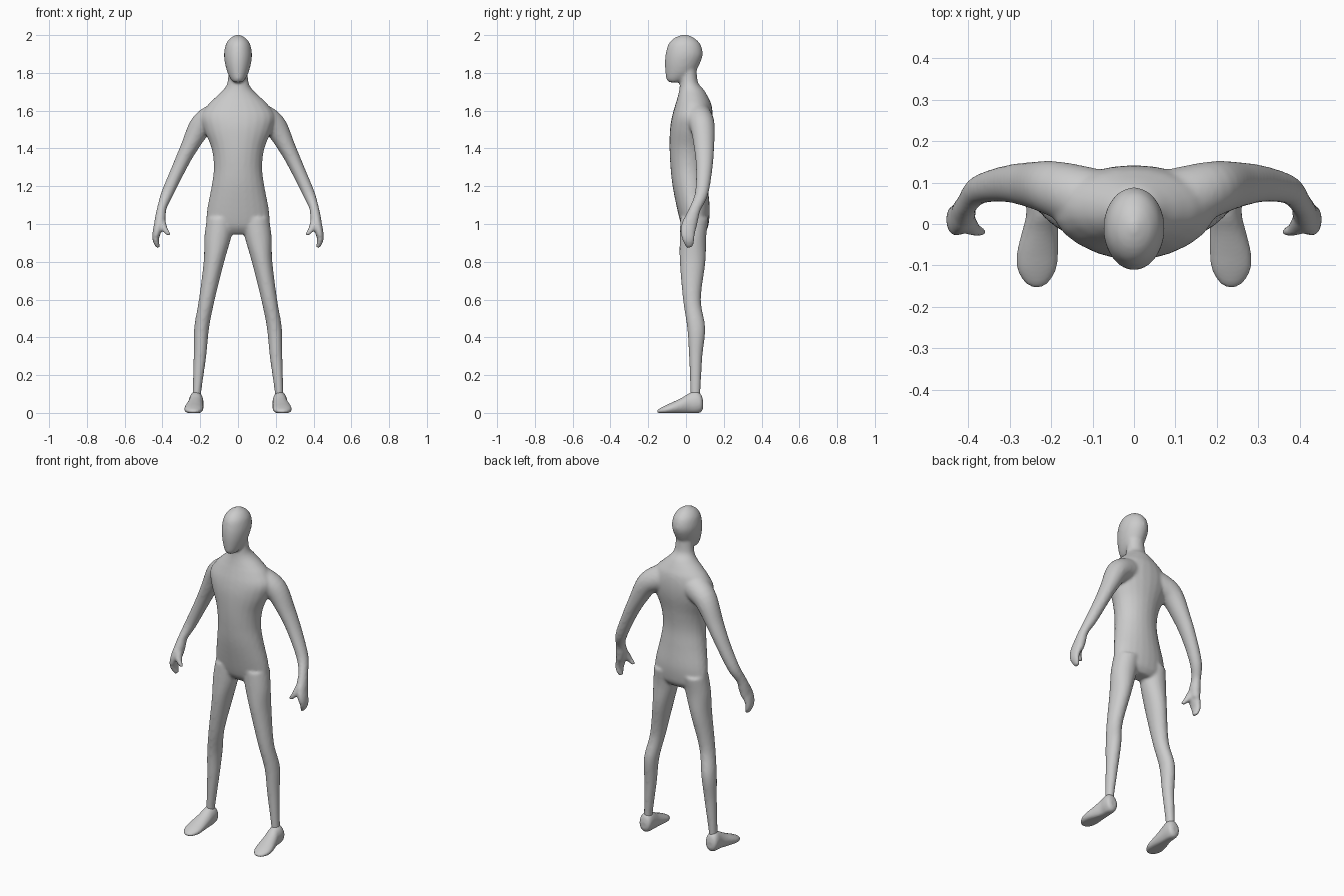
import bpy, bmesh, math
from mathutils import Vector

cube = bpy.data.objects.get("Cube")
if cube:
    bpy.data.objects.remove(cube)

grey = bpy.data.materials.new("plain grey")
grey.use_nodes = True
COLOUR = (0.6, 0.6, 0.6, 1)
grey.diffuse_color = COLOUR
grey.node_tree.nodes["Principled BSDF"].inputs["Base Color"].default_value = COLOUR


def resample(rows, n=6):
    """Catmull-Rom curve through rows of numbers."""
    out = []
    for i in range(len(rows) - 1):
        quad = (rows[max(i - 1, 0)], rows[i], rows[i + 1], rows[min(i + 2, len(rows) - 1)])
        for k in range(n):
            t = k / n
            out.append([b + t / 2 * (c - a + t * (2 * a - 5 * b + 4 * c - d + t * (3 * (b - c) + d - a)))
                        for a, b, c, d in zip(*quad)])
    return out + [list(rows[-1])]


def loft(bm, sections, sides=24):
    """Closed tube through (centre, half axis, half axis) ellipses."""
    rings = []
    for c, u, v in sections:
        angles = [math.tau * k / sides for k in range(sides)]
        rings.append([bm.verts.new(c + u * math.cos(a) + v * math.sin(a)) for a in angles])
    for a, b in zip(rings, rings[1:]):
        for k in range(sides):
            j = (k + 1) % sides
            bm.faces.new((a[k], a[j], b[j], b[k]))
    bm.faces.new(rings[0][::-1])
    bm.faces.new(rings[-1])


def level_loft(bm, rows):
    """Horizontal rings from (height, x min, x max, y min, y max)."""
    loft(bm, [(Vector(((a + b) / 2, (f + r) / 2, z)), Vector(((b - a) / 2, 0, 0)),
               Vector((0, (r - f) / 2, 0))) for z, a, b, f, r in resample(rows)])


def limb_loft(bm, rows, side):
    """Rings square to a path of (x, y, z, depth radius, width radius)."""
    rows = resample(rows)
    pts = [Vector((side * r[0], r[1], r[2])) for r in rows]
    sections = []
    for i, r in enumerate(rows):
        t = (pts[min(i + 1, len(pts) - 1)] - pts[max(i - 1, 0)]).normalized()
        u = Vector((0, 1, 0))
        u = (u - t * u.dot(t)).normalized()
        sections.append((pts[i], u * r[3], t.cross(u) * r[4]))
    loft(bm, sections)


def finish(name, bm, voxel, smoothing):
    bmesh.ops.recalc_face_normals(bm, faces=bm.faces)
    mesh = bpy.data.meshes.new(name)
    bm.to_mesh(mesh)
    bm.free()
    mesh.materials.append(grey)
    obj = bpy.data.objects.new(name, mesh)
    bpy.context.collection.objects.link(obj)
    remesh = obj.modifiers.new("fuse", 'REMESH')
    remesh.mode = 'VOXEL'
    remesh.voxel_size = voxel
    remesh.use_smooth_shade = True
    smooth = obj.modifiers.new("soften", 'SMOOTH')
    smooth.factor = 0.5
    smooth.iterations = smoothing
    mesh.polygons.foreach_set("use_smooth", [True] * len(mesh.polygons))
    return obj


# Torso and neck: height, front, back, half width
TORSO = [(.945, .01, .09, .08), (.97, -.012, .11, .15), (1.0, -.027, .12, .168), (1.08, -.047, .126, .163),
         (1.2, -.071, .116, .14), (1.3, -.082, .11, .128), (1.4, -.087, .12, .14), (1.5, -.085, .138, .18),
         (1.57, -.074, .142, .195), (1.63, -.057, .135, .16), (1.67, -.045, .118, .12),
         (1.71, -.036, .095, .078), (1.75, -.032, .064, .056), (1.83, -.03, .055, .05)]
# Leg: height, inner, outer, front, back
LEG = [(1.03, .02, .165, -.03, .12), (.93, .036, .178, -.033, .107), (.8, .073, .182, -.033, .103),
       (.6, .123, .207, -.016, .079), (.45, .153, .232, .006, .102), (.3, .168, .235, .016, .087),
       (.12, .193, .24, .023, .077), (.07, .195, .24, .025, .075)]
# Arm: x, y, z, depth radius, width radius
ARM = [(.1, .055, 1.57, .08, .08), (.19, .085, 1.525, .067, .064), (.262, .096, 1.4, .053, .045),
       (.318, .096, 1.285, .043, .037), (.375, .082, 1.16, .035, .032), (.403, .05, 1.085, .03, .025),
       (.411, .03, 1.03, .036, .029), (.418, .015, .985, .042, .027)]
FINGERS = [(.414, .02, 1.02, .036, .026), (.428, .01, .965, .04, .023), (.436, .012, .925, .034, .018),
           (.43, .016, .895, .026, .014), (.42, .018, .875, .015, .009)]
THUMB = [(.41, .015, 1.02, .024, .024), (.396, -.004, .985, .022, .021), (.385, -.014, .967, .017, .015),
         (.372, -.018, .952, .014, .013), (.364, -.02, .94, .009, .009)]
# Head: height, front, back, half width
HEAD = [(1.75, -.09, -.035, .022), (1.765, -.103, .0, .037), (1.8, -.109, .045, .055), (1.85, -.112, .074, .069),
        (1.9, -.108, .089, .074), (1.95, -.094, .077, .065), (1.98, -.068, .05, .045),
        (1.995, -.04, .024, .023), (2.003, -.012, .0, .005)]

body = bmesh.new()
level_loft(body, [(z, -w, w, f, b) for z, f, b, w in TORSO])
level_loft(body, [(z, -w, w, f, b) for z, f, b, w in HEAD])
for side in (-1, 1):
    level_loft(body, [(z, side * a, side * b, f, r) for z, a, b, f, r in LEG])
    for path in (ARM, FINGERS, THUMB):
        limb_loft(body, path, side)
finish("body", body, .008, 7)

# Feet: y, centre x, half width, sole, top
FOOT = [(.09, .222, .018, .03, .07), (.08, .222, .034, .012, .1), (.055, .222, .039, .004, .116),
        (.02, .222, .039, .003, .108), (-.02, .227, .044, .002, .085), (-.07, .233, .05, .001, .062),
        (-.11, .235, .047, .001, .045), (-.14, .235, .03, .004, .03), (-.153, .235, .012, .01, .02)]
for side, name in ((-1, "right_foot"), (1, "left_foot")):
    foot = bmesh.new()
    loft(foot, [(Vector((side * x, y, (lo + hi) / 2)), Vector((w, 0, 0)), Vector((0, 0, (hi - lo) / 2)))
                for y, x, w, lo, hi in resample(FOOT)])
    # Flatten the sole
    for v in foot.verts:
        v.co.z = max((v.co.z - .008) * 1.06, 0)
    finish(name, foot, .006, 4)
